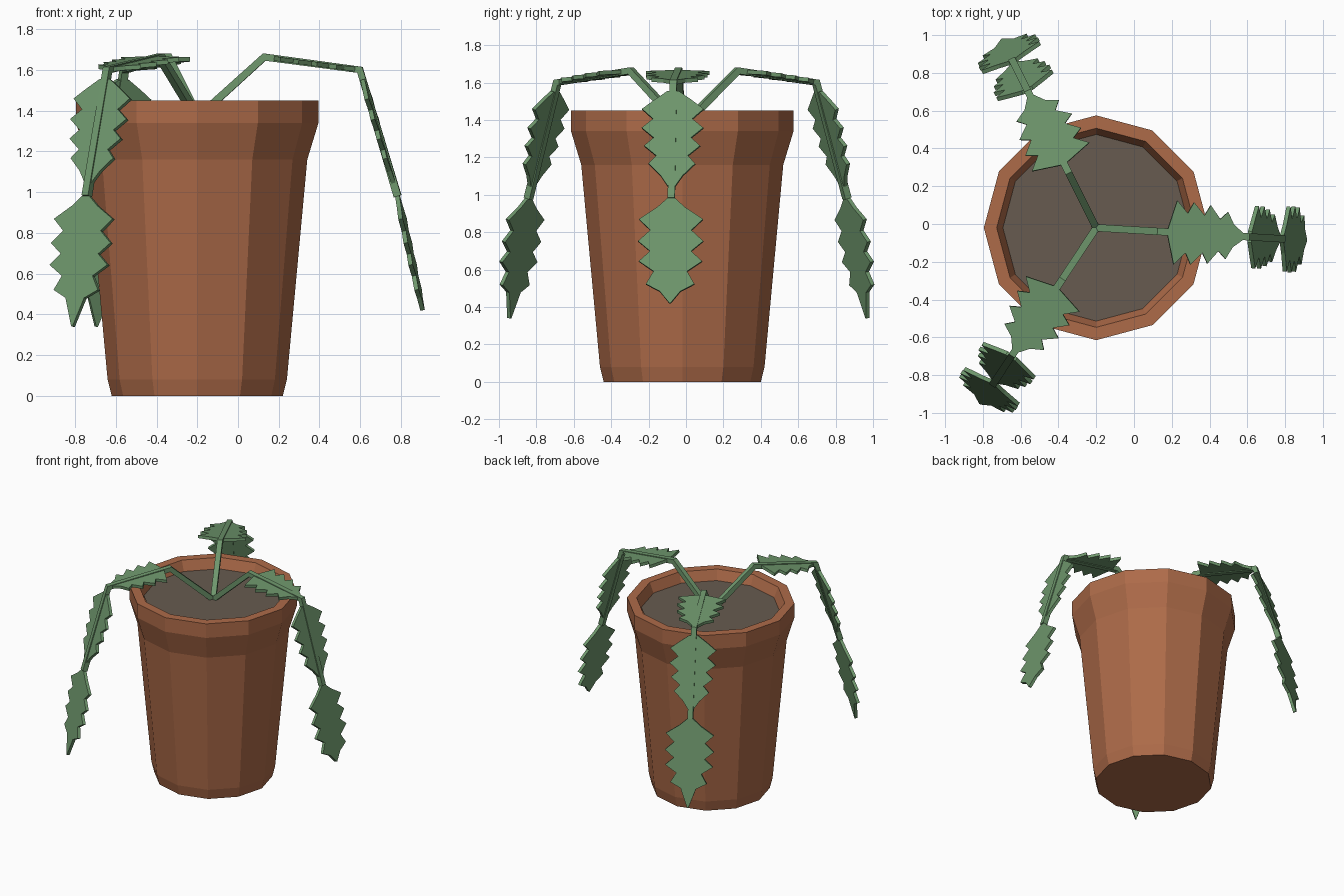
import bpy, bmesh, math
from mathutils import Vector, Matrix

if "Cube" in bpy.data.objects:
    bpy.data.objects.remove(bpy.data.objects["Cube"])

CENTRE = Vector((-0.2, -0.02, 0))
SIDES = 12

def material(name, rgb):
    m = bpy.data.materials.new(name)
    m.diffuse_color = (*rgb, 1)
    m.use_nodes = True
    m.node_tree.nodes["Principled BSDF"].inputs["Base Color"].default_value = m.diffuse_color
    return m

TERRACOTTA = material("terracotta", (0.42, 0.146, 0.066))
SOIL = material("soil", (0.135, 0.105, 0.08))
GREEN = material("leaf green", (0.158, 0.31, 0.152))

def finish(bm, name, mat):
    bmesh.ops.recalc_face_normals(bm, faces=bm.faces)
    me = bpy.data.meshes.new(name)
    bm.to_mesh(me)
    bm.free()
    me.materials.append(mat)
    ob = bpy.data.objects.new(name, me)
    bpy.context.collection.objects.link(ob)
    ob.location = CENTRE
    return ob

def loft(bm, rings):
    """Skin a list of equal closed rings and cap both ends."""
    rings = [[bm.verts.new(p) for p in r] for r in rings]
    for a, b in zip(rings, rings[1:]):
        n = len(a)
        for i in range(n):
            bm.faces.new((a[i], a[(i + 1) % n], b[(i + 1) % n], b[i]))
    bm.faces.new(rings[0][::-1])
    bm.faces.new(rings[-1])

def circle(r, z):
    return [(r * math.cos(2 * math.pi * i / SIDES),
             r * math.sin(2 * math.pi * i / SIDES), z) for i in range(SIDES)]

# Flower pot: turned profile, open at the top down to just below the soil
bm = bmesh.new()
loft(bm, [circle(r, z) for r, z in
          [(0.42, 0), (0.44, 0.08), (0.54, 1.16), (0.595, 1.34),
           (0.595, 1.45), (0.527, 1.45), (0.49, 1.36)]])
finish(bm, "pot", TERRACOTTA)

# Soil slab
bm = bmesh.new()
loft(bm, [circle(0.487, 1.362), circle(0.494, 1.375)])
finish(bm, "soil", SOIL)

# Leaf outlines: (distance along the segment, half width)
ARCH = [(0.05, 0.02), (0.09, 0.17), (0.15, 0.105), (0.18, 0.165), (0.24, 0.10),
        (0.27, 0.155), (0.325, 0.085), (0.365, 0.125), (0.40, 0.06), (0.45, 0.02)]
DROOP = [(0.05, 0.03), (0.10, 0.10), (0.15, 0.165), (0.205, 0.105), (0.255, 0.165),
         (0.31, 0.10), (0.355, 0.15), (0.41, 0.085), (0.455, 0.125), (0.52, 0.06),
         (0.58, 0.02)]
TIP = [(0.0, 0.02), (0.05, 0.075), (0.115, 0.172), (0.175, 0.11), (0.235, 0.175),
       (0.29, 0.11), (0.345, 0.17), (0.40, 0.09), (0.47, 0.13), (0.51, 0.055)]

def blade(bm, a, b, outline, thick=0.022):
    """Toothed plate lying along a-b, symmetrical about the midrib."""
    d = (b - a).normalized()
    side = Vector((0, 1, 0))
    n = d.cross(side)
    pts = [(s, w) for s, w in outline]
    if outline is TIP:
        pts.append(((b - a).length, 0.004))
    loop = pts + [(s, -w) for s, w in reversed(pts)]
    loft(bm, [[a + d * s + side * w + n * h for s, w in loop]
              for h in (-thick / 2, thick / 2)])

def stem(bm, path, r):
    """Square rod with mitred corners."""
    side = Vector((0, 1, 0))
    rings = []
    for i, p in enumerate(path):
        d0 = (p - path[max(i - 1, 0)]).normalized()
        d1 = (path[min(i + 1, len(path) - 1)] - p).normalized()
        n = (d0 + d1).normalized().cross(side)
        rings.append([p + side * u * r + n * v * r
                      for u, v in ((1, 1), (-1, 1), (-1, -1), (1, -1))])
    loft(bm, rings)

# Three arching leaves, each one a stem with three toothed blades
for k, tip_z in enumerate((0.42, 0.34, 0.34)):
    path = [Vector((s, 0, z)) for s, z in
            [(0, 1.365), (0.33, 1.663), (0.80, 1.60), (0.985, 0.98), (1.108, tip_z)]]
    bm = bmesh.new()
    stem(bm, path[:4], 0.019)
    for i, outline in enumerate((ARCH, DROOP, TIP)):
        blade(bm, path[i + 1], path[i + 2], outline)
    turn = Matrix.Rotation(math.radians(-3.4 + 120 * k), 3, 'Z')
    bmesh.ops.rotate(bm, verts=bm.verts, cent=(0, 0, 0), matrix=turn)
    finish(bm, f"leaf_{k + 1}", GREEN)
